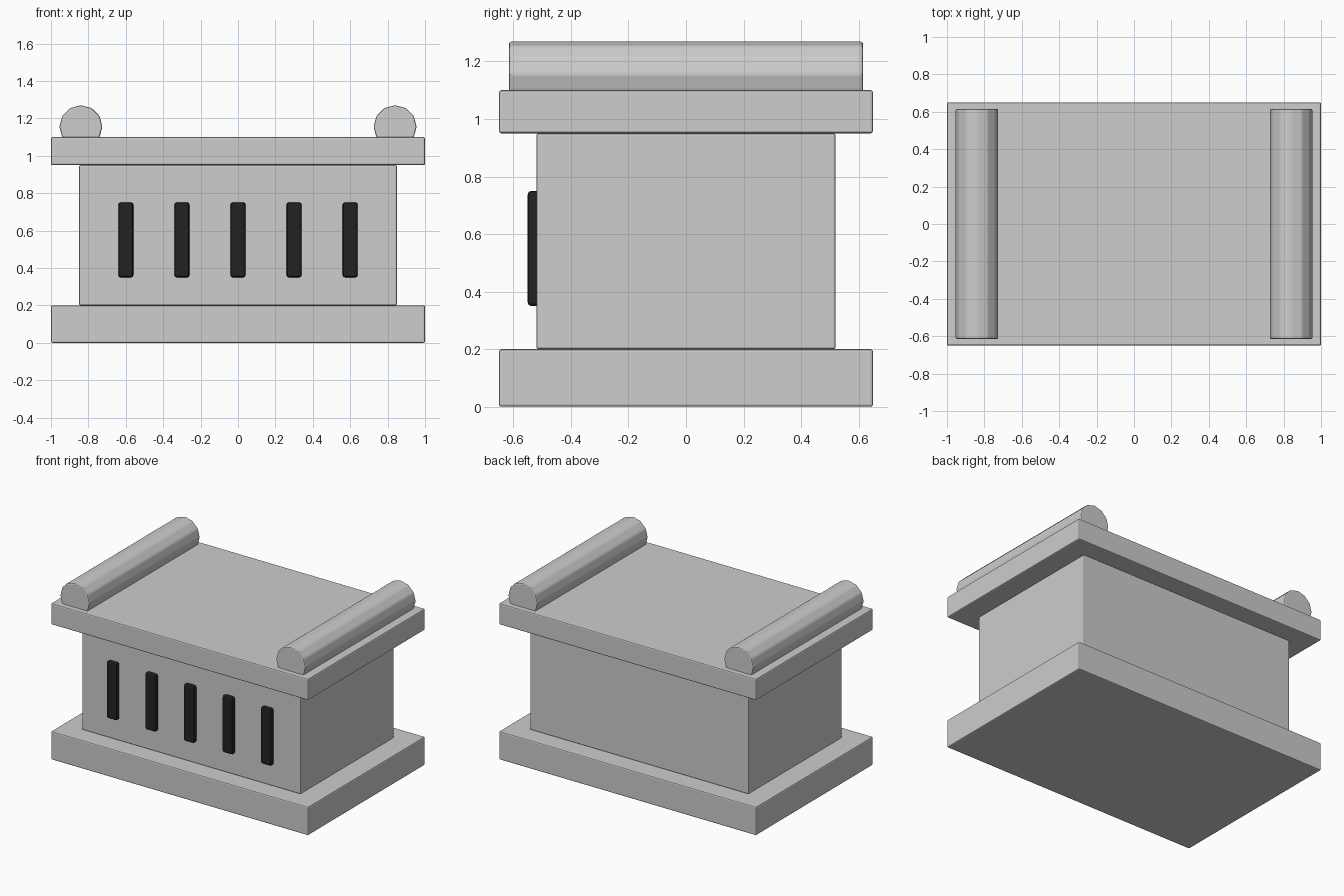
import bpy
import math

cube = bpy.data.objects.get("Cube")
if cube:
    bpy.data.objects.remove(cube, do_unlink=True)


def make_material(name, value):
    mat = bpy.data.materials.new(name)
    mat.use_nodes = True
    colour = (value, value, value, 1)
    mat.diffuse_color = colour
    mat.node_tree.nodes["Principled BSDF"].inputs["Base Color"].default_value = colour
    return mat


stone = make_material("light grey stone", 0.61)
black = make_material("black slot", 0.016)


def finish(name, mat, bevel):
    """Name the active object, colour it and soften its edges."""
    obj = bpy.context.object
    obj.name = name
    obj.data.materials.append(mat)
    bpy.ops.object.transform_apply(location=False, rotation=True, scale=True)
    mod = obj.modifiers.new("soft edges", 'BEVEL')
    mod.width = bevel
    mod.segments = 2
    mod.limit_method = 'ANGLE'
    mod.angle_limit = math.radians(25)
    return obj


def box(name, mat, centre, size, bevel=0.008):
    bpy.ops.mesh.primitive_cube_add(size=1, location=centre)
    bpy.context.object.scale = size
    return finish(name, mat, bevel)


# Stacked slabs and body
box("base_slab", stone, (0, 0, 0.1), (2, 1.3, 0.2))
box("body", stone, (0, 0, 0.575), (1.7, 1.04, 0.75))
box("top_slab", stone, (0, 0, 1.025), (2, 1.3, 0.15))

# Row of dark slots on the front
for i in range(5):
    box(f"front_slot_{i + 1}", black, (0.3 * (i - 2), -0.52, 0.55),
        (0.08, 0.06, 0.4), 0.012)

# Twelve-sided bolsters along the sides, partly sunk into the top slab
for side, x in (("left", 0.84), ("right", -0.84)):
    bpy.ops.mesh.primitive_cylinder_add(
        vertices=12, radius=0.115, depth=1.23, location=(x, 0, 1.155),
        rotation=(math.pi / 2, 0, 0))
    finish(f"{side}_bolster", stone, 0.008)
